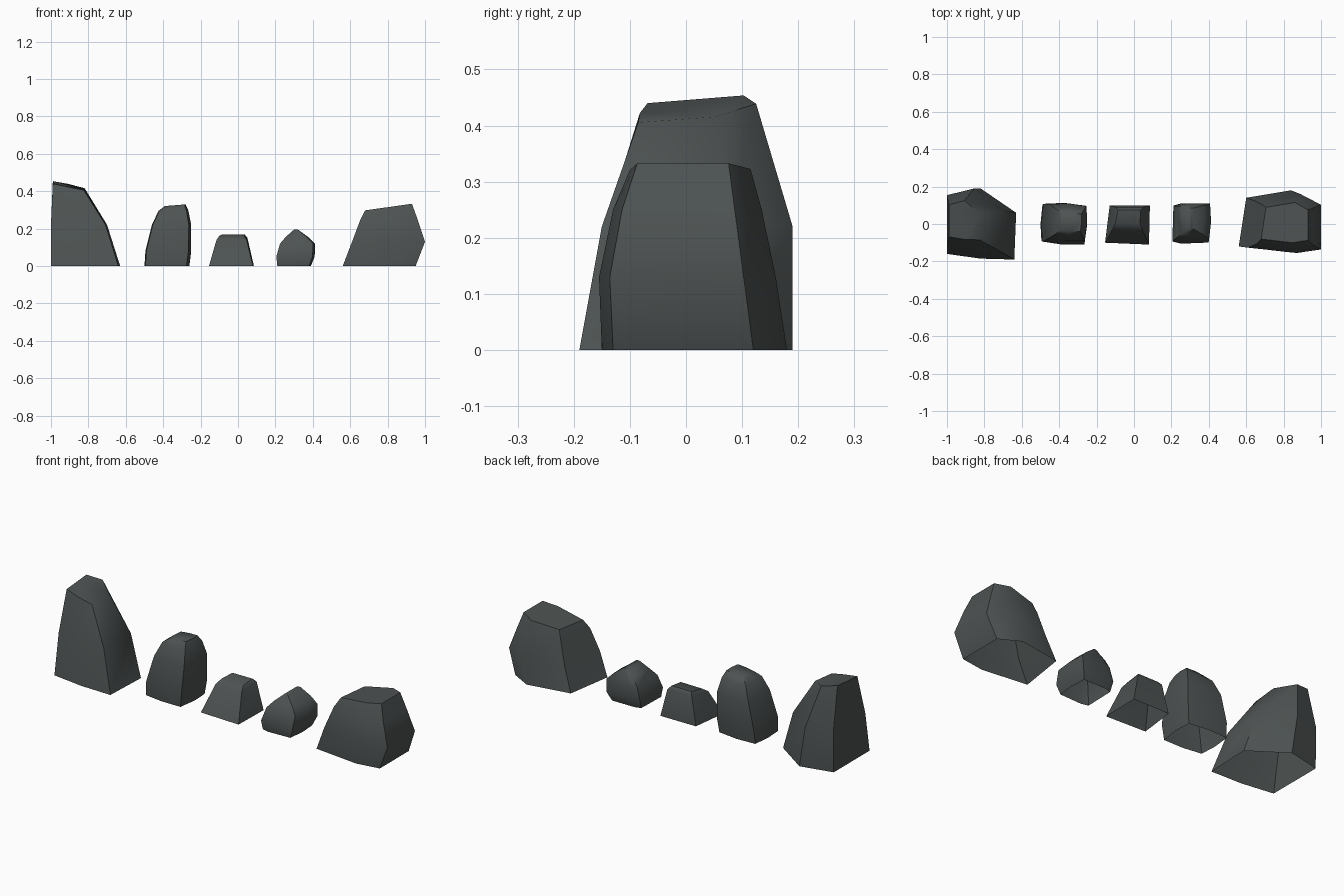
import bpy, bmesh, math

if "Cube" in bpy.data.objects:
    bpy.data.objects.remove(bpy.data.objects["Cube"])

stone = bpy.data.materials.new("dark_slate_stone")
stone.diffuse_color = (0.075, 0.086, 0.085, 1)
stone.use_nodes = True
stone.node_tree.nodes["Principled BSDF"].inputs["Base Color"].default_value = stone.diffuse_color


def rock(name, outline, rings):
    """Loft a footprint through bounding boxes: (z, x0, x1, y0, y1, slope_x, slope_y)."""
    xs, ys = [p[0] for p in outline], [p[1] for p in outline]
    ax, ay = min(xs), min(ys)
    w, d = max(xs) - ax, max(ys) - ay
    bm = bmesh.new()
    loops = [[bm.verts.new((x, y, 0)) for x, y in outline]]
    for z, x0, x1, y0, y1, *slope in rings:
        sx, sy = slope or (0, 0)
        loop = []
        for px, py in outline:
            u, v = (px - ax) / w, (py - ay) / d
            dz = sx * (u - 0.5) * (x1 - x0) + sy * (v - 0.5) * (y1 - y0)
            loop.append(bm.verts.new((x0 + u * (x1 - x0), y0 + v * (y1 - y0), z + dz)))
        loops.append(loop)
    n = len(outline)
    for a, b in zip(loops, loops[1:]):
        for i in range(n):
            j = (i + 1) % n
            bm.faces.new((a[i], a[j], b[j], b[i]))
    bm.faces.new(loops[-1])  # top cap; underside stays open
    me = bpy.data.meshes.new(name)
    bm.to_mesh(me)
    bm.free()
    me.materials.append(stone)
    ob = bpy.data.objects.new(name, me)
    bpy.context.collection.objects.link(ob)
    bpy.ops.object.select_all(action='DESELECT')
    ob.select_set(True)
    bpy.context.view_layer.objects.active = ob
    bpy.ops.object.shade_smooth_by_angle(angle=math.radians(48))


# Tall leaning rock with a flat left side
rock("tall_rock",
     [(-1, -.16), (-.82, -.185), (-.64, -.19), (-.63, .06), (-.82, .19), (-1, .15)],
     [(.22, -1, -.70, -.15, .19), (.43, -.99, -.82, -.085, .125, -.2, .08)])

# Upright rounded rock
rock("upright_rock",
     [(-.495, -.09), (-.39, -.105), (-.275, -.105), (-.26, 0), (-.265, .09),
      (-.38, .105), (-.49, .1), (-.5, 0)],
     [(.08, -.495, -.25, -.11, .113), (.22, -.46, -.25, -.09, .11),
      (.295, -.425, -.265, -.065, .085), (.325, -.39, -.28, -.04, .06, .08, 0)])

# Low four-sided rock with a sloping top
rock("low_rock",
     [(-.155, -.1), (.08, -.11), (.085, .1), (-.13, .1)],
     [(.145, -.115, .05, -.035, .09, 0, .1), (.165, -.10, .035, 0, .075, 0, .1)])

# Small ridged rock
rock("ridged_rock",
     [(.21, -.085), (.25, -.095), (.38, -.09), (.39, 0), (.385, .09), (.25, .09), (.215, .08)],
     [(.05, .205, .41, -.105, .11), (.12, .225, .412, -.085, .105),
      (.155, .255, .375, -.06, .1), (.195, .30, .32, -.03, .085)])

# Broad bulging rock
rock("broad_rock",
     [(.56, -.12), (.82, -.15), (.95, -.13), (.95, .12), (.84, .18), (.60, .14)],
     [(.13, .61, 1, -.155, .16), (.25, .655, .96, -.13, .135),
      (.315, .68, .93, -.10, .115, .14, 0)])
